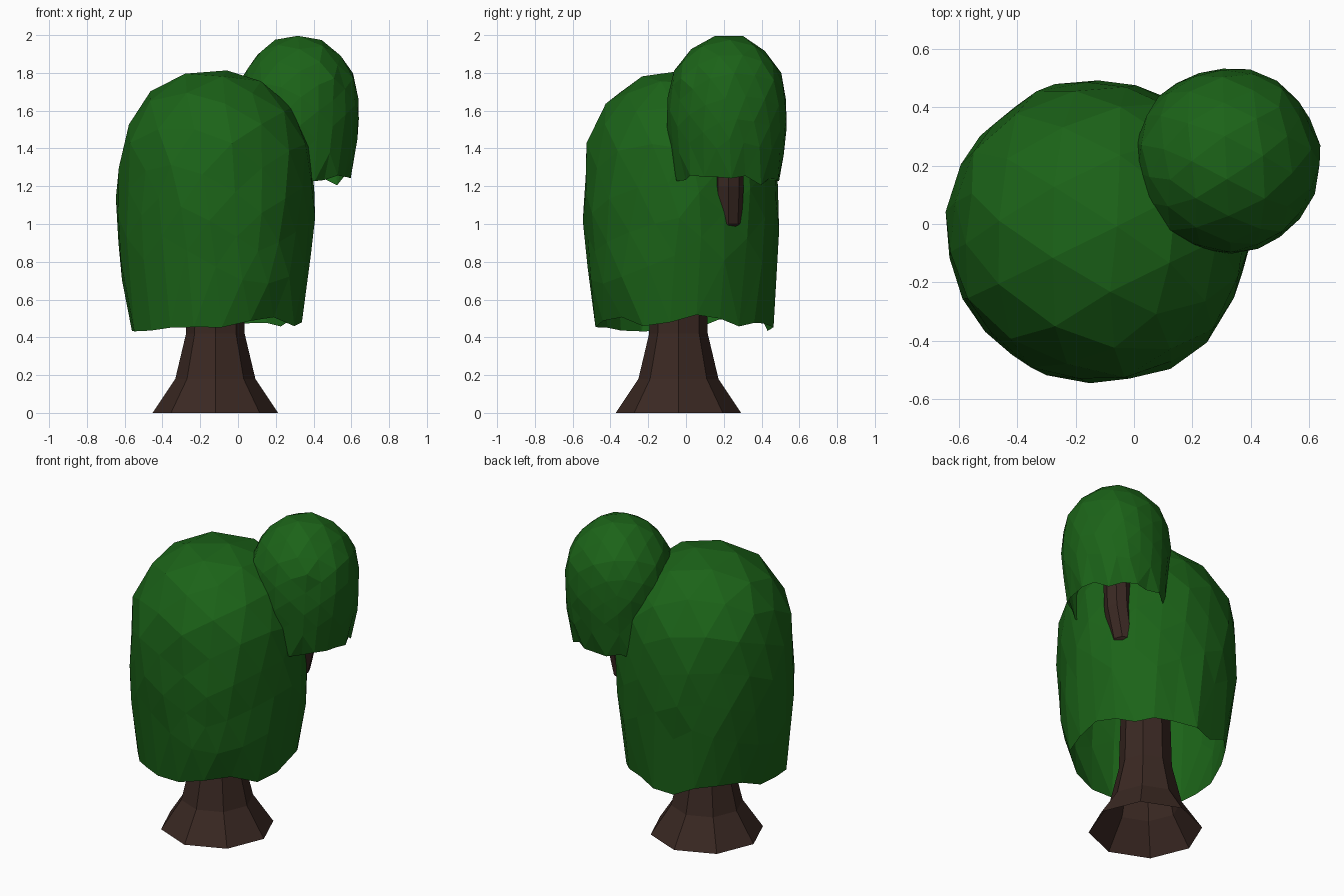
import bpy, bmesh, math, random
from mathutils import Vector, Matrix

if "Cube" in bpy.data.objects:
    bpy.data.objects.remove(bpy.data.objects["Cube"])

random.seed(11)


def material(name, color):
    m = bpy.data.materials.new(name)
    m.diffuse_color = (*color, 1)
    m.use_nodes = True
    m.node_tree.nodes["Principled BSDF"].inputs["Base Color"].default_value = m.diffuse_color
    return m


GREEN = material("leaves", (0.011, 0.125, 0.009))
BROWN = material("bark", (0.042, 0.021, 0.016))


def finish(bm, name, mat):
    bmesh.ops.recalc_face_normals(bm, faces=bm.faces)
    me = bpy.data.meshes.new(name)
    bm.to_mesh(me)
    bm.free()
    me.materials.append(mat)
    ob = bpy.data.objects.new(name, me)
    bpy.context.collection.objects.link(ob)
    return ob


def tube(name, rings, sides=8):
    # Faceted open-ended limb through (centre, radius) rings
    bm = bmesh.new()
    loops = []
    for c, r in rings:
        loops.append([bm.verts.new(Vector(c) + Vector((
            r * math.cos(math.tau * i / sides), r * math.sin(math.tau * i / sides), 0)))
            for i in range(sides)])
    for a, b in zip(loops, loops[1:]):
        for i in range(sides):
            j = (i + 1) % sides
            bm.faces.new((a[i], a[j], b[j], b[i]))
    return finish(bm, name, BROWN)


def sample(profile, t):
    # Point (radius, height) at arc-length fraction t of the profile
    pts = [Vector(p) for p in profile]
    lens = [(b - a).length for a, b in zip(pts, pts[1:])]
    d = t * sum(lens)
    for a, b, l in zip(pts, pts[1:], lens):
        if d <= l:
            return a.lerp(b, d / l)
        d -= l
    return pts[-1]


def crown(name, centre, profile, rim, tilt, jitter):
    # Open-bottomed leafy dome: an icosphere wrapped onto a profile, ragged rim
    bm = bmesh.new()
    bmesh.ops.create_icosphere(bm, subdivisions=3, radius=1, matrix=Matrix.Rotation(tilt, 4, (1, 0.6, 0.3)))
    limit = math.radians(118)
    angle = lambda v: math.acos(max(-1, min(1, v.co.z)))
    bmesh.ops.delete(bm, geom=[v for v in bm.verts if angle(v) > limit], context='VERTS')
    for v in bm.verts:
        r, z = sample(profile, angle(v) / limit)
        a = math.atan2(v.co.y, v.co.x)
        r += random.uniform(-jitter, jitter)
        if v.is_boundary:
            z = random.uniform(*rim)
            r -= random.uniform(0, 0.03)
        v.co = (centre[0] + r * math.cos(a), centre[1] + r * math.sin(a), z)
    return finish(bm, name, GREEN)


# Flared trunk
tube("trunk", [((-0.12, -0.04, 0), 0.332), ((-0.12, -0.04, 0.18), 0.212),
               ((-0.12, -0.04, 0.42), 0.155), ((-0.12, -0.04, 0.95), 0.14)])

# Side branch carrying the small crown
tube("branch", [((-0.05, 0.0, 0.72), 0.06), ((0.27, 0.225, 1.0), 0.07),
                ((0.31, 0.225, 1.2), 0.08), ((0.32, 0.225, 1.45), 0.08)])

# Large lower crown
crown("large_crown", (-0.12, -0.025),
      [(0, 1.815), (0.16, 1.81), (0.27, 1.755), (0.37, 1.68), (0.455, 1.56), (0.505, 1.42),
       (0.528, 1.1), (0.495, 0.7), (0.46, 0.48)], (0.43, 0.53), 0.5, 0.01)

# Small upper crown
crown("small_crown", (0.32, 0.217),
      [(0, 2.0), (0.08, 1.995), (0.17, 1.95), (0.255, 1.86), (0.308, 1.76), (0.322, 1.58),
       (0.302, 1.38), (0.28, 1.22)], (1.2, 1.26), 0.9, 0.006)
